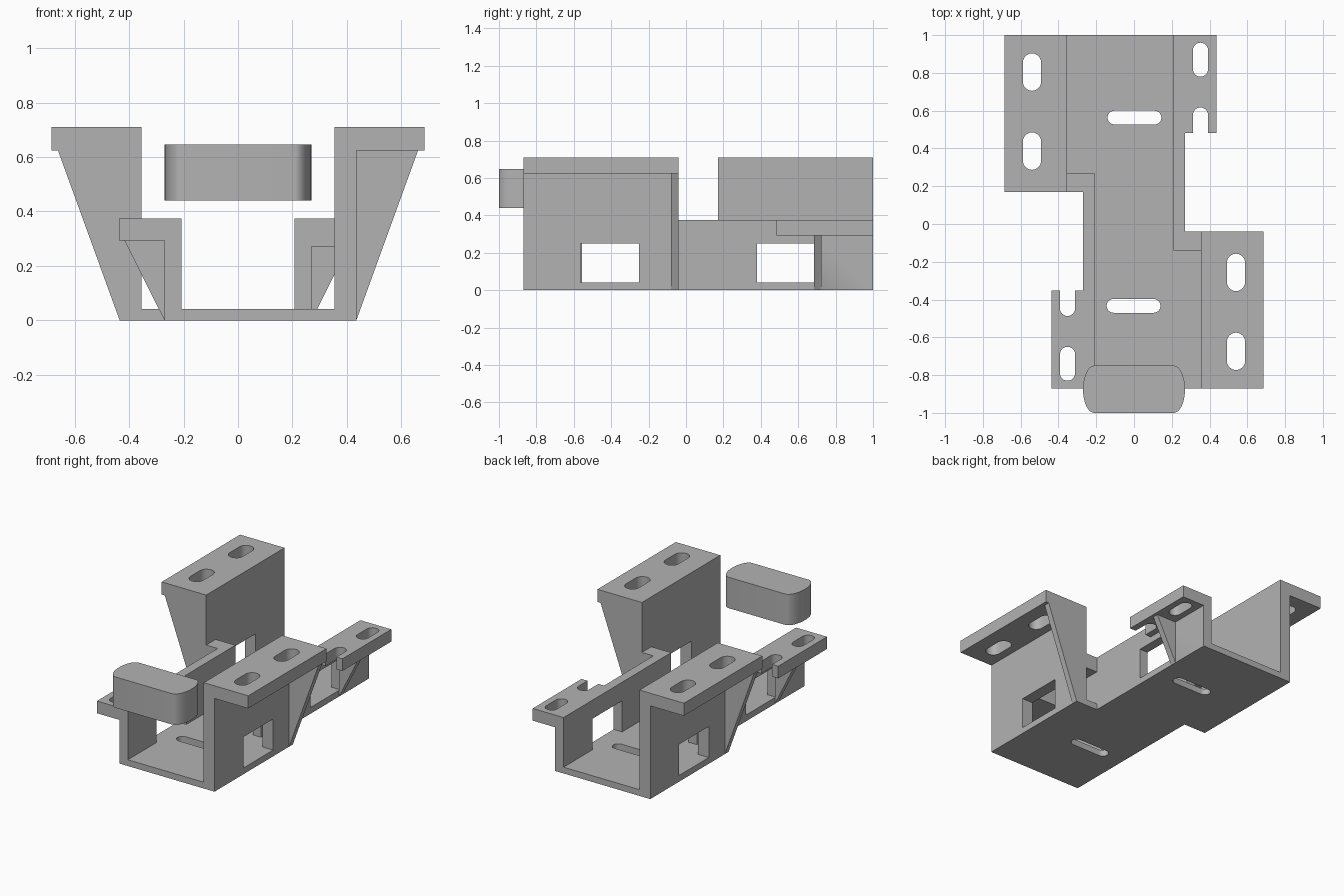
import bpy, bmesh, math
from mathutils import Matrix, Vector

if "Cube" in bpy.data.objects:
    bpy.data.objects.remove(bpy.data.objects["Cube"])

grey = bpy.data.materials.new("plain grey")
grey.diffuse_color = (0.45, 0.45, 0.45, 1)
grey.use_nodes = True
grey.node_tree.nodes["Principled BSDF"].inputs["Base Color"].default_value = grey.diffuse_color

# The bracket repeats itself by a half turn about (0, 0.065)
TURN = Matrix.Translation((0, 0.13, 0)) @ Matrix.Rotation(math.pi, 4, 'Z')
SAME = Matrix.Identity(4)
FLOOR = 0.042


def prism(name, pts, a, b, axis='Z', m=SAME):
    """Extrude a profile from a to b, along z (x,y points) or y (x,z points)."""
    bm = bmesh.new()
    if axis == 'Z':
        vs = [bm.verts.new((p, q, a)) for p, q in pts]
        step = Vector((0, 0, b - a))
    else:
        vs = [bm.verts.new((p, a, q)) for p, q in pts]
        step = Vector((0, b - a, 0))
    face = bm.faces.new(vs)
    new = bmesh.ops.extrude_face_region(bm, geom=[face])['geom']
    bmesh.ops.translate(bm, vec=step, verts=[v for v in new if isinstance(v, bmesh.types.BMVert)])
    bmesh.ops.transform(bm, matrix=m, verts=bm.verts)
    bmesh.ops.recalc_face_normals(bm, faces=bm.faces)
    me = bpy.data.meshes.new(name)
    bm.to_mesh(me)
    bm.free()
    me.materials.append(grey)
    ob = bpy.data.objects.new(name, me)
    bpy.context.collection.objects.link(ob)
    return ob


def box(name, x0, x1, y0, y1, z0, z1, m=SAME):
    return prism(name, [(x0, y0), (x1, y0), (x1, y1), (x0, y1)], z0, z1, 'Z', m)


def slot(x0, x1, y0, y1, z0, z1, m=SAME, n=12):
    """Round-ended slot cutter, long along x or y."""
    r = min(x1 - x0, y1 - y0) / 2
    along_x = x1 - x0 > y1 - y0
    pts = []
    for i in range(2 * n + 2):
        half, k = divmod(i, n + 1)
        a = math.pi * (half + k / n) - (math.pi / 2 if along_x else 0)
        if along_x:
            c = (x1 - r if half == 0 else x0 + r, (y0 + y1) / 2)
        else:
            c = ((x0 + x1) / 2, y1 - r if half == 0 else y0 + r)
        pts.append((c[0] + r * math.cos(a), c[1] + r * math.sin(a)))
    return prism("slot_cutter", pts, z0, z1, 'Z', m)


def combine(ob, tool, op):
    mod = ob.modifiers.new(op, 'BOOLEAN')
    mod.operation = op
    mod.solver = 'EXACT'
    mod.object = tool
    bpy.context.view_layer.objects.active = ob
    bpy.ops.object.modifier_apply(modifier=mod.name)
    bpy.data.objects.remove(tool)


# Stepped floor plate
bracket = prism("mounting_bracket", [
    (-0.27, -0.87), (0.435, -0.87), (0.435, -0.04), (0.27, -0.04), (0.27, 1.0),
    (-0.435, 1.0), (-0.435, 0.17), (-0.27, 0.17)], 0, FLOOR)

# Tall and low walls with their flanges, and the walls that link them
for m in (SAME, TURN):
    tall = [(0.355, 0), (0.435, 0), (0.435, 0.625), (0.685, 0.625), (0.685, 0.71), (0.355, 0.71)]
    combine(bracket, prism("tall_wall", tall, -0.87, -0.04, 'Y', m), 'UNION')
    combine(bracket, box("low_wall", -0.27, -0.208, -0.87, 0.27, 0, 0.375, m), 'UNION')
    combine(bracket, box("low_flange", -0.437, -0.208, -0.87, -0.353, 0.293, 0.375, m), 'UNION')
    combine(bracket, box("link_wall", 0.208, 0.435, -0.14, -0.04, 0, 0.375, m), 'UNION')

# Windows and slots
for m in (SAME, TURN):
    cutters = [
        box("tall_window", 0.34, 0.45, -0.565, -0.25, FLOOR, 0.25, m),
        box("low_window", -0.29, -0.19, -0.565, -0.25, FLOOR, 0.25, m),
        box("link_window", 0.27, 0.355, -0.16, -0.02, FLOOR, 0.272, m),
        slot(-0.145, 0.14, -0.47, -0.397, -0.1, 0.1, m),
        slot(0.492, 0.588, -0.355, -0.157, 0.5, 0.8, m),
        slot(0.492, 0.588, -0.773, -0.575, 0.5, 0.8, m),
        slot(-0.392, -0.312, -0.83, -0.65, 0.28, 0.4, m),
        slot(-0.392, -0.312, -0.487, -0.25, 0.28, 0.4, m)]
    for c in cutters:
        combine(bracket, c, 'DIFFERENCE')

# Triangular ribs below the flanges
for m in (SAME, TURN):
    combine(bracket, prism("tall_rib", [(0.435, 0), (0.662, 0.625), (0.435, 0.625)],
                           -0.08, -0.04, 'Y', m), 'UNION')
    combine(bracket, prism("low_rib", [(-0.27, 0), (-0.27, 0.293), (-0.417, 0.293)],
                           -0.595, -0.555, 'Y', m), 'UNION')

# Loose pad with bulging ends
n = 24
pad_pts = []
for side in (1, -1):
    for i in range(n + 1):
        a = -math.pi / 2 + math.pi * i / n
        pad_pts.append((side * (0.21 + 0.06 * math.cos(a)), -0.875 + side * 0.125 * math.sin(a)))
pad = prism("loose_pad", pad_pts, 0.44, 0.647)

for ob in (bracket, pad):
    bpy.ops.object.select_all(action='DESELECT')
    ob.select_set(True)
    bpy.context.view_layer.objects.active = ob
    bpy.ops.object.shade_smooth_by_angle(angle=math.radians(30))
